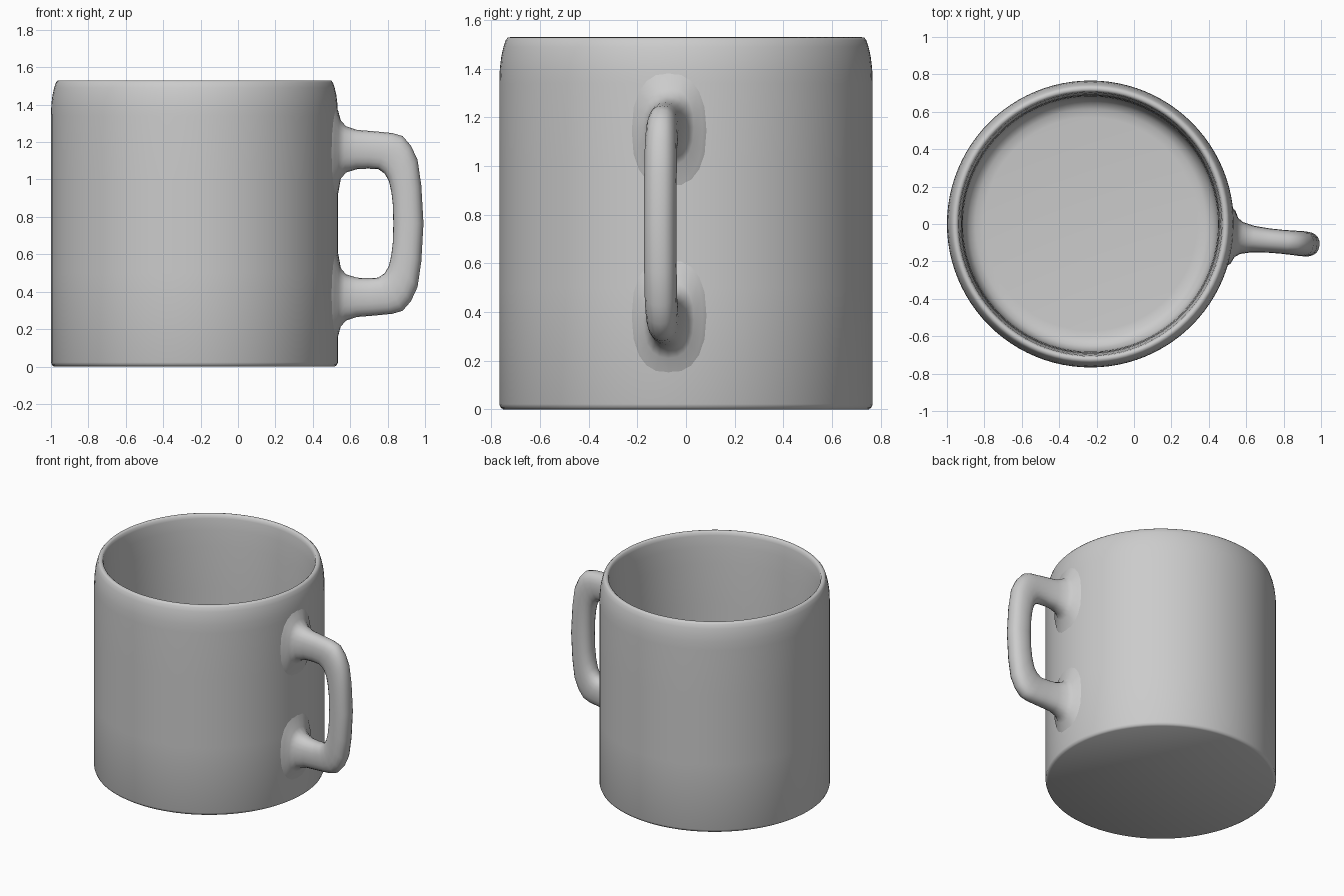
import bpy, bmesh, math
from mathutils import Vector, Matrix

if "Cube" in bpy.data.objects:
    bpy.data.objects.remove(bpy.data.objects["Cube"])

CX = -0.233                      # axis of the cup
MID_Z = 0.765                    # mirror height of the handle
HANDLE_ANGLE = math.radians(-5.3)

grey = bpy.data.materials.new("glazed grey")
grey.diffuse_color = (0.6, 0.6, 0.6, 1)
grey.use_nodes = True
grey.node_tree.nodes["Principled BSDF"].inputs["Base Color"].default_value = grey.diffuse_color


def finish(name, bm, angle):
    bmesh.ops.recalc_face_normals(bm, faces=bm.faces)
    mesh = bpy.data.meshes.new(name)
    bm.to_mesh(mesh)
    bm.free()
    mesh.materials.append(grey)
    ob = bpy.data.objects.new(name, mesh)
    bpy.context.collection.objects.link(ob)
    ob.location.x = CX
    bpy.ops.object.select_all(action='DESELECT')
    ob.select_set(True)
    bpy.context.view_layer.objects.active = ob
    bpy.ops.object.shade_smooth_by_angle(angle=math.radians(angle))
    return ob


def skin(rings):
    """Join equal rings of points with quads and cap both ends."""
    bm = bmesh.new()
    loops = [[bm.verts.new(p) for p in ring] for ring in rings]
    n = len(loops[0])
    for a, b in zip(loops, loops[1:]):
        for i in range(n):
            j = (i + 1) % n
            bm.faces.new((a[i], a[j], b[j], b[i]))
    bm.faces.new(loops[0])
    bm.faces.new(loops[-1])
    return bm


# Cup: outside, rim, inside wall and floor as one turned profile (radius, z)
profile = [
    (0.750, 0.0), (0.762, 0.008), (0.767, 0.022), (0.767, 0.5),
    (0.767, 1.0), (0.767, 1.34), (0.765, 1.40), (0.759, 1.45),
    (0.750, 1.49), (0.741, 1.518), (0.732, 1.528), (0.718, 1.53),
    (0.708, 1.522), (0.703, 1.50), (0.697, 1.42), (0.690, 1.30),
    (0.686, 1.0), (0.682, 0.5), (0.680, 0.22), (0.672, 0.15),
    (0.650, 0.11), (0.615, 0.09), (0.57, 0.085),
]
SIDES = 96
turns = [2 * math.pi * i / SIDES for i in range(SIDES)]
cup_rings = [[(r * math.cos(t), r * math.sin(t), z) for t in turns] for r, z in profile]
finish("cup", skin(cup_rings), 50)

# Handle: outer edge (x, z), inner edge (x, z), half width; wall to middle
half = [
    (0.500, 1.440, 0.500, 0.840, 0.170),
    (0.533, 1.380, 0.535, 0.920, 0.140),
    (0.550, 1.320, 0.550, 1.000, 0.105),
    (0.580, 1.285, 0.580, 1.037, 0.085),
    (0.640, 1.265, 0.640, 1.055, 0.071),
    (0.740, 1.257, 0.700, 1.058, 0.065),
    (0.830, 1.248, 0.755, 1.055, 0.064),
    (0.885, 1.232, 0.790, 1.030, 0.065),
    (0.930, 1.180, 0.812, 0.990, 0.066),
    (0.965, 1.105, 0.825, 0.930, 0.067),
    (0.985, 0.970, 0.833, 0.860, 0.067),
    (0.997, 0.765, 0.835, 0.765, 0.067),
]
lower = [(ox, 2 * MID_Z - oz, ix, 2 * MID_Z - iz, w) for ox, oz, ix, iz, w in half[-2::-1]]


def softened(v, power=0.85):
    return math.copysign(abs(v) ** power, v)


swing = Matrix.Rotation(HANDLE_ANGLE, 3, 'Z')
handle_rings = []
for ox, oz, ix, iz, w in half + lower:
    outer = Vector((ox - CX, 0, oz))
    inner = Vector((ix - CX, 0, iz))
    centre, reach = (outer + inner) / 2, (outer - inner) / 2
    ring = []
    for i in range(20):
        t = 2 * math.pi * i / 20
        p = centre + reach * softened(math.cos(t)) + Vector((0, w * softened(math.sin(t)), 0))
        ring.append(swing @ p)
    handle_rings.append(ring)
finish("handle", skin(handle_rings), 60)
